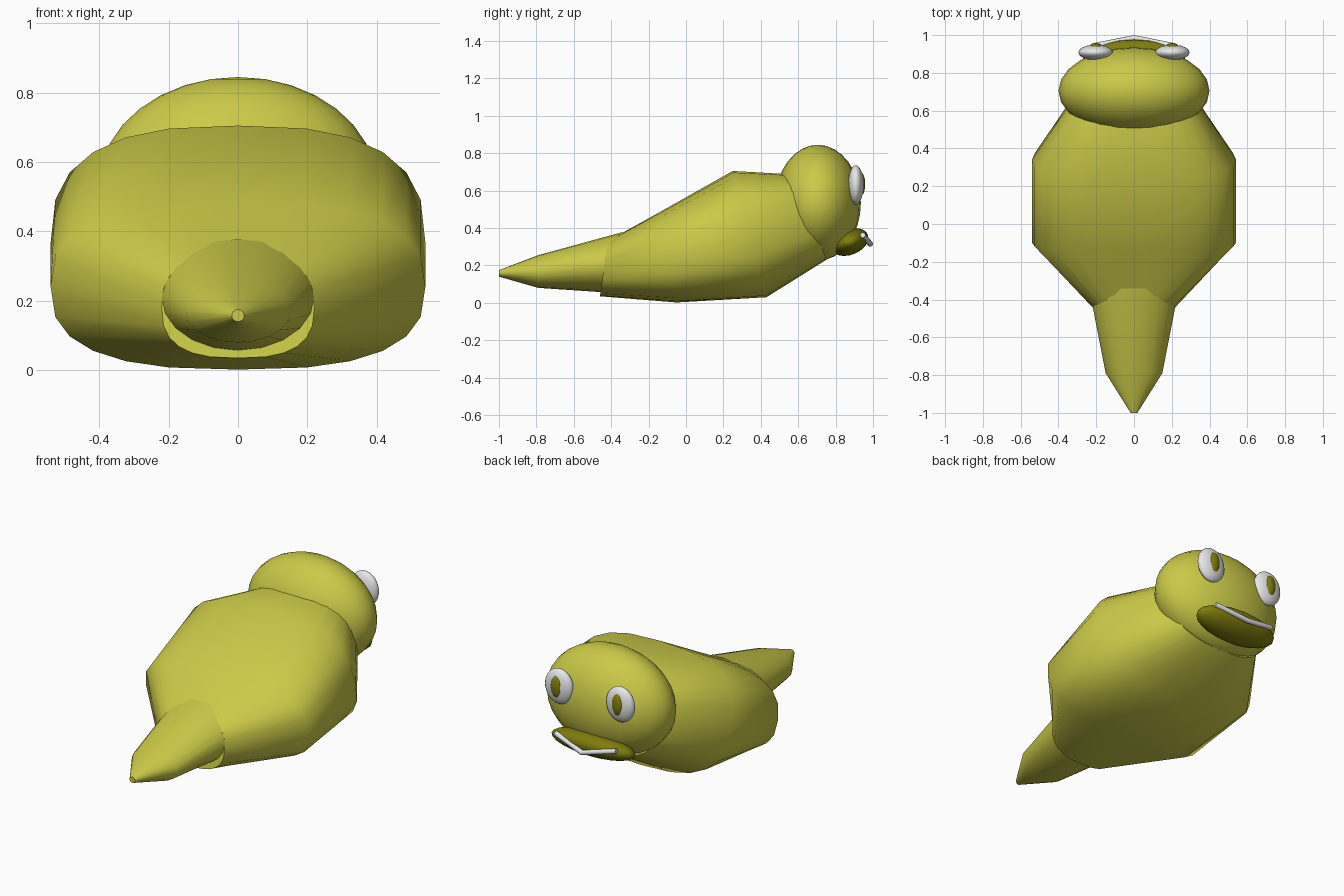
import bpy, bmesh, math
from mathutils import Matrix, Vector

if "Cube" in bpy.data.objects:
    bpy.data.objects.remove(bpy.data.objects["Cube"])


def material(name, rgb):
    m = bpy.data.materials.new(name)
    m.diffuse_color = (*rgb, 1)
    m.use_nodes = True
    m.node_tree.nodes["Principled BSDF"].inputs["Base Color"].default_value = m.diffuse_color
    return m


SKIN = material("yellow olive", (0.60, 0.59, 0.065))
DARK = material("dark olive", (0.21, 0.20, 0.004))
WHITE = material("white", (0.83, 0.83, 0.83))


def finish(name, bm, mat):
    bmesh.ops.recalc_face_normals(bm, faces=bm.faces)
    me = bpy.data.meshes.new(name)
    bm.to_mesh(me)
    bm.free()
    me.materials.append(mat)
    for p in me.polygons:
        p.use_smooth = len(p.vertices) <= 4   # flat end caps
    ob = bpy.data.objects.new(name, me)
    bpy.context.collection.objects.link(ob)
    return ob


def loft(name, rings, sides, power, mat):
    """Rings are (top y, top z, bottom y, bottom z, half width)."""
    bm = bmesh.new()
    loops = []
    for ty, tz, by, bz, w in rings:
        top, bot = Vector((0, ty, tz)), Vector((0, by, bz))
        mid, up = (top + bot) / 2, (top - bot) / 2
        loop = []
        for i in range(sides):
            a = 2 * math.pi * i / sides
            s, c = math.sin(a), math.cos(a)
            sx = math.copysign(abs(s) ** power, s)
            cz = math.copysign(abs(c) ** power, c)
            loop.append(bm.verts.new(mid + up * cz + Vector((w * sx, 0, 0))))
        loops.append(loop)
    for a, b in zip(loops, loops[1:]):
        for i in range(sides):
            j = (i + 1) % sides
            bm.faces.new((a[i], a[j], b[j], b[i]))
    bm.faces.new(loops[0])
    bm.faces.new(loops[-1])
    return finish(name, bm, mat)


def ellipsoid(name, centre, radii, mat, tilt=0, turn=0, segs=24, rings=16):
    bm = bmesh.new()
    m = (Matrix.Translation(centre) @ Matrix.Rotation(math.radians(turn), 4, 'Z')
         @ Matrix.Rotation(math.radians(tilt), 4, 'X') @ Matrix.Diagonal((*radii, 1)))
    bmesh.ops.create_uvsphere(bm, u_segments=segs, v_segments=rings, radius=1, matrix=m)
    return finish(name, bm, mat)


# body: rounded-box sections leaning back along a rising spine
loft("body", [(-0.42, 0.33, -0.46, 0.035, 0.22),
              (-0.15, 0.48, -0.05, 0.002, 0.54),
              (0.25, 0.705, 0.43, 0.03, 0.54),
              (0.60, 0.685, 0.75, 0.23, 0.31)], 24, 0.74, SKIN)

# tail
loft("tail", [(-0.34, 0.378, -0.42, 0.055, 0.23),
              (-0.79, 0.255, -0.79, 0.08, 0.15),
              (-1.0, 0.175, -1.0, 0.14, 0.018)], 20, 1.0, SKIN)

# head
ellipsoid("head", (0, 0.705, 0.535), (0.40, 0.23, 0.31), SKIN)

# eyes and pupils
for side, label in ((-1, "left"), (1, "right")):
    ellipsoid(label + "_eye", (side * 0.203, 0.908, 0.63), (0.091, 0.041, 0.105), WHITE)
    ellipsoid(label + "_pupil", (side * 0.203, 0.933, 0.635), (0.037, 0.025, 0.065), DARK)

# mouth
ellipsoid("mouth", (0, 0.875, 0.325), (0.27, 0.105, 0.068), DARK, tilt=22, segs=20, rings=12)

# lip rod across the mouth
cu = bpy.data.curves.new("lip", 'CURVE')
cu.dimensions = '3D'
cu.bevel_depth = 0.015
cu.bevel_resolution = 2
cu.use_fill_caps = True
sp = cu.splines.new('POLY')
sp.points.add(2)
for p, co in zip(sp.points, ((-0.2, 0.945, 0.362), (0, 0.985, 0.315), (0.2, 0.945, 0.362))):
    p.co = (*co, 1)
cu.materials.append(WHITE)
bpy.context.collection.objects.link(bpy.data.objects.new("lip", cu))
